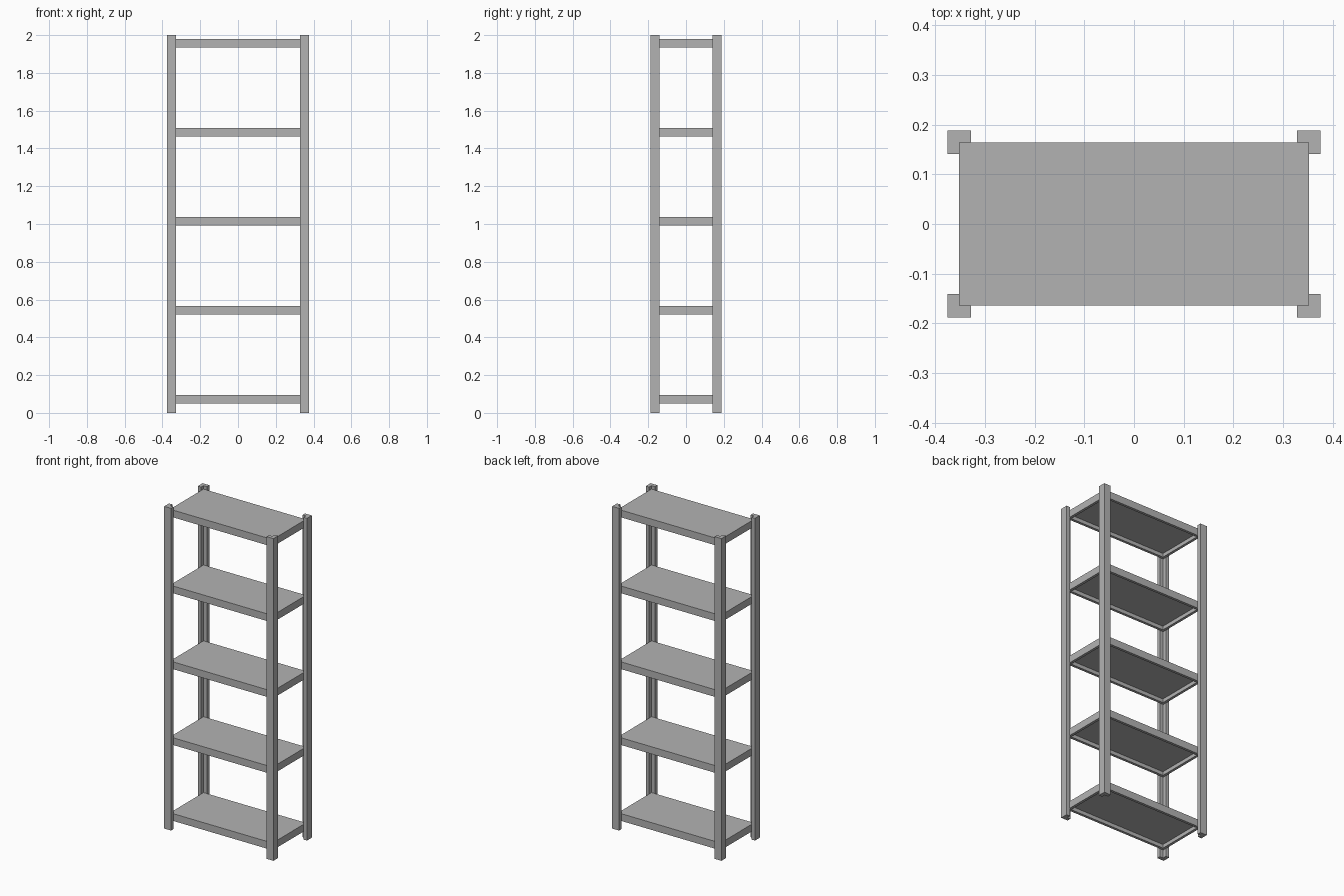
import bpy
import bmesh

cube = bpy.data.objects.get("Cube")
if cube:
    bpy.data.objects.remove(cube, do_unlink=True)

# Single grey metal finish
grey = bpy.data.materials.new("grey_metal")
grey.use_nodes = True
colour = (0.45, 0.45, 0.45, 1)
grey.diffuse_color = colour
grey.node_tree.nodes["Principled BSDF"].inputs["Base Color"].default_value = colour

HALF_X, HALF_Y, HEIGHT = 0.375, 0.188, 2.0
ARM, THICK = 0.047, 0.0235
SHELF_X, SHELF_Y, SHELF_H = 0.352, 0.164, 0.045
RIM, RECESS = 0.023, 0.023
FIRST_SHELF, SPACING, SHELVES = 0.05, 0.471, 5


def finish(name, bm):
    bmesh.ops.recalc_face_normals(bm, faces=bm.faces)
    mesh = bpy.data.meshes.new(name)
    bm.to_mesh(mesh)
    bm.free()
    mesh.materials.append(grey)
    obj = bpy.data.objects.new(name, mesh)
    bpy.context.collection.objects.link(obj)
    return obj


def extrude_up(bm, points, z, height):
    base = bm.faces.new([bm.verts.new((x, y, z)) for x, y in points])
    geom = bmesh.ops.extrude_face_region(bm, geom=[base], use_keep_orig=True)["geom"]
    top = [v for v in geom if isinstance(v, bmesh.types.BMVert)]
    bmesh.ops.translate(bm, verts=top, vec=(0, 0, height))
    return base


# Angle-section corner posts, open towards the middle
def post(name, sx, sy):
    profile = [(0, 0), (ARM, 0), (ARM, THICK), (THICK, THICK), (THICK, ARM), (0, ARM)]
    points = [(sx * (HALF_X - a), sy * (HALF_Y - b)) for a, b in profile]
    bm = bmesh.new()
    extrude_up(bm, points, 0, HEIGHT)
    finish(name, bm)


# Shelf with a recessed underside inside a rim
def shelf(name, z):
    bm = bmesh.new()
    corners = [(-SHELF_X, -SHELF_Y), (SHELF_X, -SHELF_Y), (SHELF_X, SHELF_Y), (-SHELF_X, SHELF_Y)]
    base = extrude_up(bm, corners, z, SHELF_H)
    bmesh.ops.recalc_face_normals(bm, faces=bm.faces)
    bmesh.ops.inset_region(bm, faces=[base], thickness=RIM)
    panel = bmesh.ops.extrude_discrete_faces(bm, faces=[base])["faces"][0]
    bmesh.ops.translate(bm, verts=panel.verts, vec=(0, 0, RECESS))
    finish(name, bm)


for depth, sy in (("front", -1), ("back", 1)):
    for side, sx in (("right", -1), ("left", 1)):
        post(f"{depth}_{side}_post", sx, sy)

for i in range(SHELVES):
    shelf(f"shelf_{i + 1}", FIRST_SHELF + i * SPACING)
